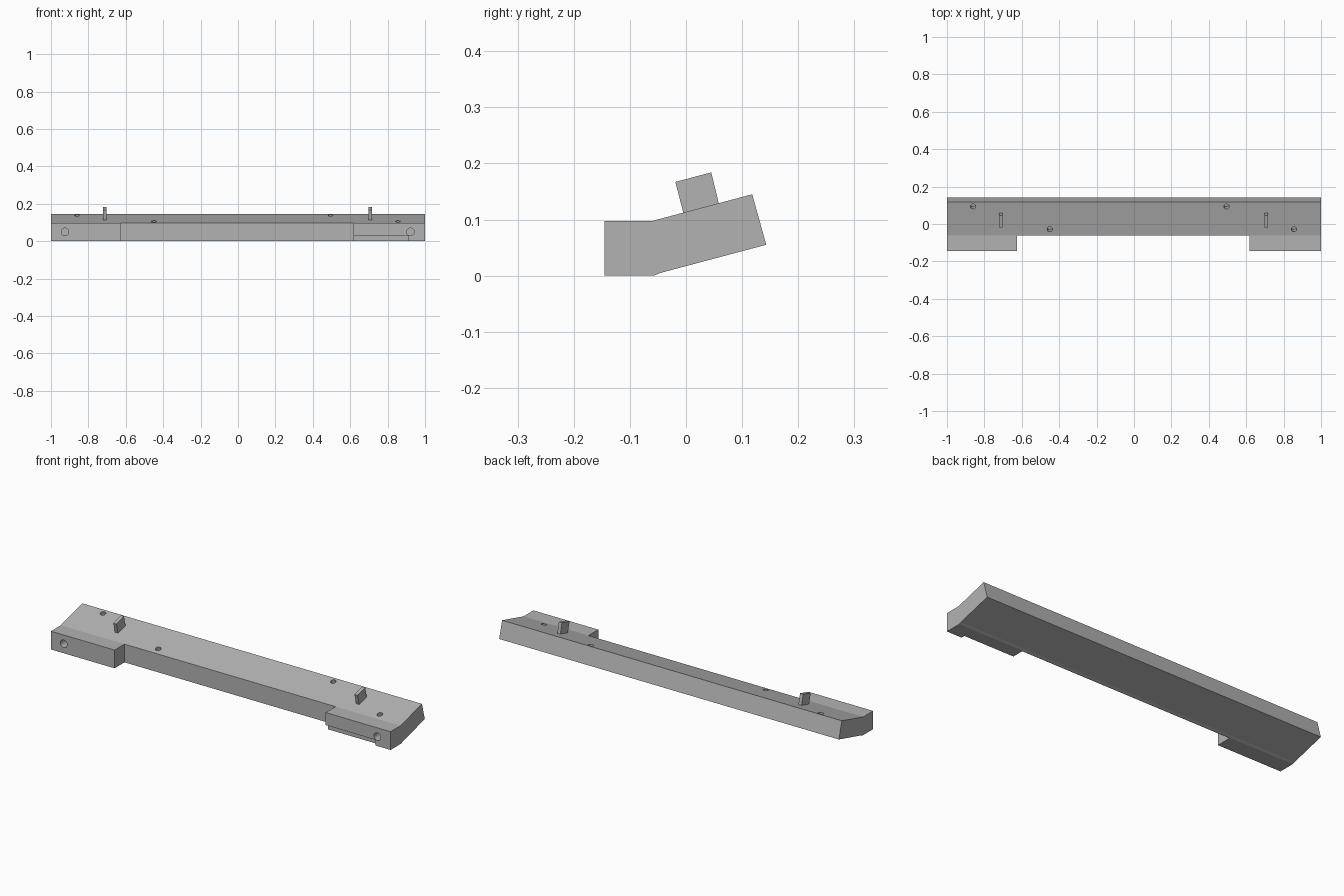
import bpy
import bmesh
import math
from mathutils import Matrix, Vector

old = bpy.data.objects.get("Cube")
if old:
    bpy.data.objects.remove(old, do_unlink=True)

GREY = (0.45, 0.45, 0.45, 1.0)
mat = bpy.data.materials.new("plain grey")
mat.use_nodes = True
mat.diffuse_color = GREY
mat.node_tree.nodes["Principled BSDF"].inputs["Base Color"].default_value = GREY
TILT = math.radians(15)


def finish(bm, name):
    bmesh.ops.recalc_face_normals(bm, faces=bm.faces)
    mesh = bpy.data.meshes.new(name)
    bm.to_mesh(mesh)
    bm.free()
    mesh.materials.append(mat)
    obj = bpy.data.objects.new(name, mesh)
    bpy.context.collection.objects.link(obj)
    return obj


def prism(name, profile, x0, x1):
    """Extrude a (y, z) profile along x."""
    bm = bmesh.new()
    face = bm.faces.new([bm.verts.new((x0, y, z)) for y, z in profile])
    ext = bmesh.ops.extrude_face_region(bm, geom=[face])
    verts = [v for v in ext["geom"] if isinstance(v, bmesh.types.BMVert)]
    bmesh.ops.translate(bm, verts=verts, vec=(x1 - x0, 0, 0))
    return finish(bm, name)


def box(name, x0, x1, y0, y1, z0, z1):
    return prism(name, [(y0, z0), (y1, z0), (y1, z1), (y0, z1)], x0, x1)


def drill(name, centre, angle, radius, depth):
    """Cylinder centred on the surface, its axis turned about x."""
    bm = bmesh.new()
    bmesh.ops.create_cone(
        bm, cap_ends=True, segments=32, radius1=radius, radius2=radius, depth=2 * depth,
        matrix=Matrix.Translation(Vector(centre)) @ Matrix.Rotation(angle, 4, "X"))
    return finish(bm, name)


def cut(target, cutter):
    mod = target.modifiers.new("cut", "BOOLEAN")
    mod.operation = "DIFFERENCE"
    mod.solver = "EXACT"
    mod.object = cutter
    bpy.context.view_layer.objects.active = target
    bpy.ops.object.modifier_apply(modifier=mod.name)
    bpy.data.objects.remove(cutter, do_unlink=True)


# Tilted bar with level front blocks
body = prism("mounting_bar", [
    (-0.145, 0), (-0.057, 0), (-0.045, 0.005), (0.143, 0.055),
    (0.118, 0.145), (-0.062, 0.097), (-0.145, 0.097)], -1, 1)

# Gap between the two front blocks
cut(body, box("gap_cutter", -0.625, 0.618, -0.3, -0.062, -0.1, 0.3))

# Shallow step under the left block
cut(body, box("step_cutter", 0.5, 0.912, -0.3, -0.125, -0.1, 0.03))

# Screw holes in the sloping top
for x, y in ((-0.86, 0.093), (-0.45, -0.028), (0.495, 0.093), (0.855, -0.028)):
    z = 0.097 + (y + 0.062) * math.tan(TILT)
    cut(body, drill("top_hole_cutter", (x, y, z), TILT, 0.014, 0.05))

# Holes in the front faces of the blocks
for x in (-0.925, 0.922):
    cut(body, drill("front_hole_cutter", (x, -0.145, 0.05), math.pi / 2, 0.02, 0.05))

# Upright pegs, square to the slope
for name, x in (("right_peg", -0.712), ("left_peg", 0.708)):
    prism(name, [(-0.004, 0.109), (0.059, 0.126), (0.045, 0.184), (-0.019, 0.167)],
          x - 0.009, x + 0.009)
